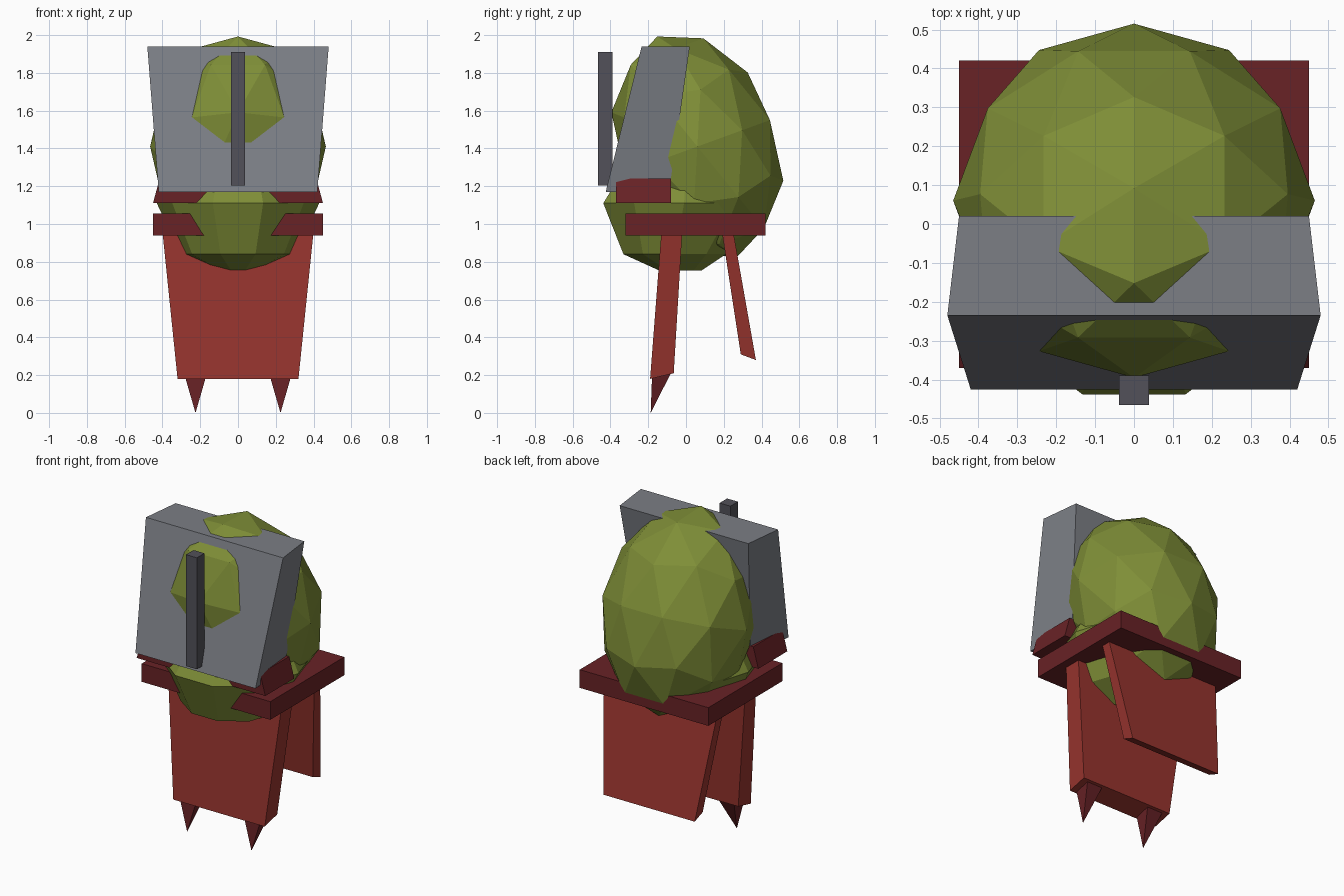
import bpy, bmesh, math
from mathutils import Matrix

cube = bpy.data.objects.get("Cube")
if cube:
    bpy.data.objects.remove(cube)


def material(name, rgb):
    m = bpy.data.materials.new(name)
    m.use_nodes = True
    m.diffuse_color = (*rgb, 1)
    m.node_tree.nodes["Principled BSDF"].inputs["Base Color"].default_value = (*rgb, 1)
    return m


green = material("olive green", (0.21, 0.27, 0.038))
grey = material("mid grey", (0.2, 0.21, 0.235))
dark_grey = material("dark grey", (0.085, 0.083, 0.1))
red = material("brick red", (0.31, 0.034, 0.027))
dark_red = material("dark red", (0.14, 0.016, 0.019))


def finish(name, bm, mat):
    bmesh.ops.remove_doubles(bm, verts=bm.verts, dist=0.0005)
    bmesh.ops.recalc_face_normals(bm, faces=bm.faces)
    mesh = bpy.data.meshes.new(name)
    bm.to_mesh(mesh)
    bm.free()
    mesh.materials.append(mat)
    ob = bpy.data.objects.new(name, mesh)
    bpy.context.collection.objects.link(ob)
    return ob


def skin(bm, rings):
    """Join rings of equal size with quads and cap both ends."""
    n = len(rings[0])
    for a, b in zip(rings, rings[1:]):
        for i in range(n):
            j = (i + 1) % n
            bm.faces.new((a[i], a[j], b[j], b[i]))
    bm.faces.new(rings[0])
    bm.faces.new(rings[-1])


def slab(name, profile, mat, cx=0.0):
    """Side profile of (half width, y, z) points, spanned across x."""
    bm = bmesh.new()
    skin(bm, [[bm.verts.new((cx + s * w, y, z)) for w, y, z in profile] for s in (-1, 1)])
    return finish(name, bm, mat)


def block(name, w_bottom, w_top, y0, y1, z0, z1, mat):
    return slab(name, [(w_bottom, y0, z0), (w_bottom, y1, z0),
                       (w_top, y1, z1), (w_top, y0, z1)], mat)


# Head: faceted egg leaning forward
bm = bmesh.new()
tilt = (Matrix.Translation((0, 0.06, 1.41)) @ Matrix.Rotation(math.radians(20), 4, "X")
        @ Matrix.Diagonal((0.465, 0.43, 0.62, 1)) @ Matrix.Rotation(math.pi / 2, 4, "Z"))
bmesh.ops.create_icosphere(bm, subdivisions=2, radius=1, matrix=tilt)
finish("head", bm, green)

# Jaw: faceted bowl under the head, (z, x radius, y radius, y centre)
bm = bmesh.new()
rings = []
for z, rx, ry, cy in [(0.755, 0.12, 0.12, -0.03), (0.84, 0.3, 0.285, -0.06),
                      (1.11, 0.43, 0.45, -0.01), (1.36, 0.3, 0.3, 0)]:
    rings.append([bm.verts.new((rx * math.cos(i * math.tau / 10),
                                cy + ry * math.sin(i * math.tau / 10), z)) for i in range(10)])
skin(bm, rings)
finish("jaw", bm, green)

# Face plate box and the bar in front of it
slab("face_box", [(0.42, -0.425, 1.17), (0.39, -0.09, 1.17),
                  (0.45, 0.02, 1.94), (0.48, -0.235, 1.94)], grey)
block("front_bar", 0.038, 0.038, -0.465, -0.39, 1.205, 1.91, dark_grey)

# Collar and platform
block("collar", 0.45, 0.415, -0.37, -0.08, 1.11, 1.24, dark_red)
block("platform", 0.45, 0.45, -0.32, 0.42, 0.94, 1.055, dark_red)

# Leg panels
slab("front_leg", [(0.32, -0.19, 0.18), (0.32, -0.065, 0.21),
                   (0.4, -0.02, 0.96), (0.4, -0.13, 0.96)], red)
slab("back_leg", [(0.32, 0.29, 0.31), (0.32, 0.37, 0.28),
                  (0.4, 0.25, 0.96), (0.4, 0.19, 0.96)], red)

# Pointed feet
for side, x in (("left", 0.225), ("right", -0.225)):
    slab(side + "_foot_spike", [(0.055, -0.18, 0.19), (0.055, -0.08, 0.21),
                                (0, -0.187, 0)], dark_red, x)
